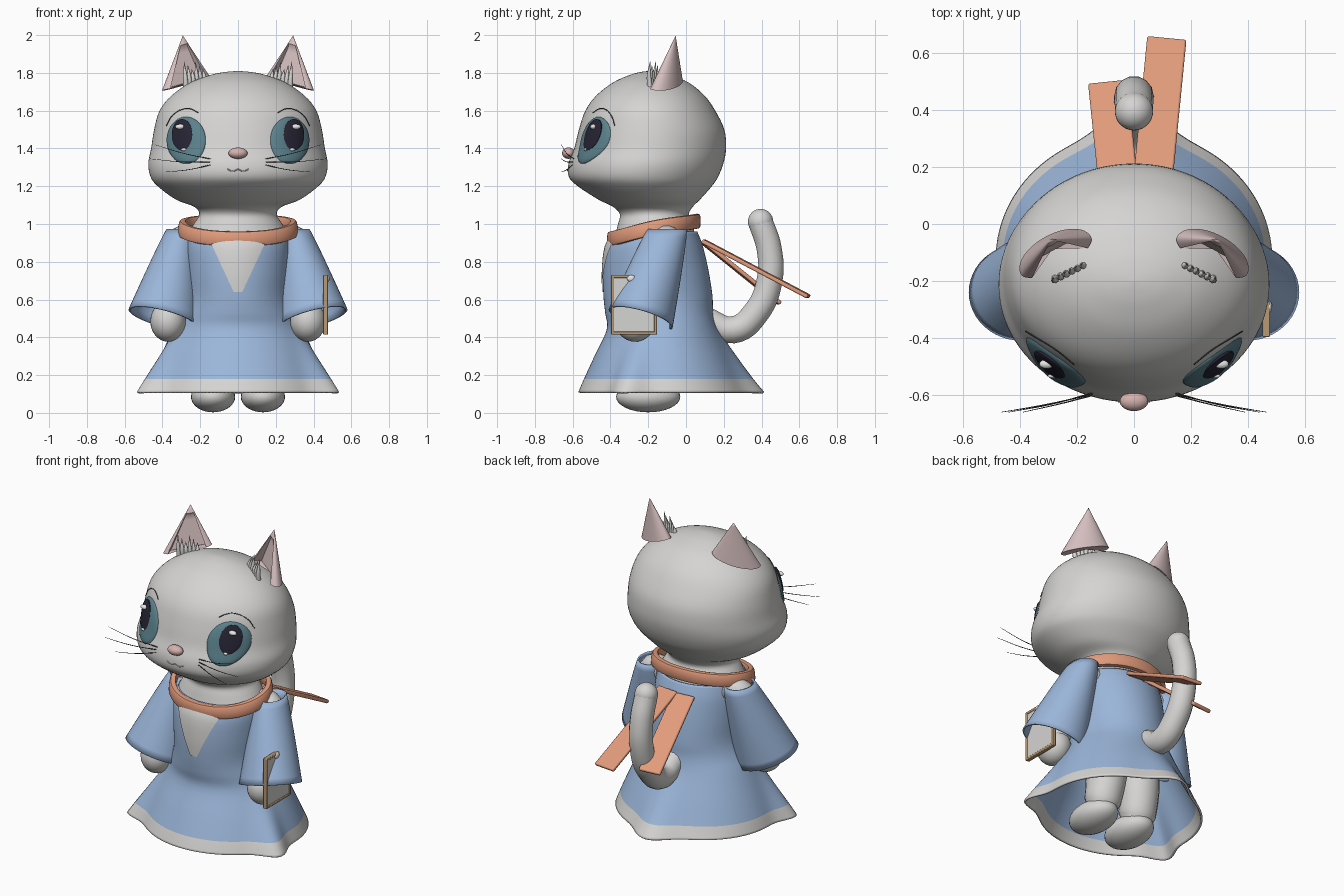
import bpy, bmesh, math
from mathutils import Vector, Matrix
from mathutils.bvhtree import BVHTree

if "Cube" in bpy.data.objects:
    bpy.data.objects.remove(bpy.data.objects["Cube"])

TAU = 2 * math.pi


def material(name, r, g, b):
    m = bpy.data.materials.new(name)
    m.diffuse_color = (r, g, b, 1)
    m.use_nodes = True
    m.node_tree.nodes["Principled BSDF"].inputs["Base Color"].default_value = m.diffuse_color
    return m


FUR = material("pale grey fur", .665, .66, .645)
BLUE = material("dress blue", .33, .47, .70)
ORANGE = material("scarf orange", .76, .33, .20)
PINK = material("ear pink", .67, .52, .52)
NOSE = material("nose pink", .66, .44, .42)
TEAL = material("eye teal", .105, .22, .26)
DARK = material("pupil dark", .02, .018, .035)
WHITE = material("highlight white", .85, .85, .85)
TAN = material("frame tan", .48, .32, .17)
WIRE = material("whisker grey", .06, .06, .06)


def finish(name, bm, mats, angle=40):
    bmesh.ops.remove_doubles(bm, verts=bm.verts, dist=1e-5)
    bmesh.ops.recalc_face_normals(bm, faces=bm.faces)
    me = bpy.data.meshes.new(name)
    bm.to_mesh(me)
    bm.free()
    for m in mats:
        me.materials.append(m)
    me.polygons.foreach_set("use_smooth", [True] * len(me.polygons))
    me.set_sharp_from_angle(angle=math.radians(angle))
    ob = bpy.data.objects.new(name, me)
    bpy.context.collection.objects.link(ob)
    return ob


def skin(name, rings, mats, cyclic=True, loop=False, angle=40):
    """Join successive rings of points with quads."""
    bm = bmesh.new()
    vs = [[bm.verts.new(p) for p in r] for r in rings]
    n = len(rings[0])
    for i in range(len(vs) if loop else len(vs) - 1):
        a, b = vs[i], vs[(i + 1) % len(vs)]
        for j in range(n if cyclic else n - 1):
            k = (j + 1) % n
            bm.faces.new((a[j], a[k], b[k], b[j]))
    return finish(name, bm, mats, angle)


def solidify(ob, t, offset=0):
    m = ob.modifiers.new("thickness", "SOLIDIFY")
    m.thickness, m.offset = t, offset


def smooth_rows(rows, steps):
    """Catmull-Rom interpolation through table rows."""
    out = []
    for i in range(len(rows) - 1):
        p = [rows[max(0, min(len(rows) - 1, i + k))] for k in (-1, 0, 1, 2)]
        for s in range(steps):
            t = s / steps
            out.append([.5 * (2 * b + (c - a) * t + (2 * a - 5 * b + 4 * c - d) * t * t
                              + (3 * b - a - 3 * c + d) * t ** 3) for a, b, c, d in zip(*p)])
    return out + [list(rows[-1])]


def body(name, rows, mats, steps=4, seg=80, fold=lambda a, z: 1):
    """Stack of ellipses: rows hold height, half width, front y, back y."""
    rings = []
    for z, w, f, b in smooth_rows(rows, steps):
        rings.append([Vector((w * math.cos(a) * fold(a, z),
                              (f + b) / 2 + (b - f) / 2 * math.sin(a) * fold(a, z), z))
                      for a in (TAU * j / seg for j in range(seg))])
    return skin(name, rings, mats)


def surface(ob):
    bm = bmesh.new()
    bm.from_mesh(ob.data)
    tree = BVHTree.FromBMesh(bm)
    bm.free()

    def at(x, z, lift):
        hit, nor, _, _ = tree.ray_cast(Vector((x, -2, z)), Vector((0, 1, 0)))
        if nor.y > 0:
            nor = -nor
        return hit + nor * lift
    return at


def ball(name, c, r, mat):
    bm = bmesh.new()
    bmesh.ops.create_uvsphere(bm, u_segments=32, v_segments=16, radius=1,
                              matrix=Matrix.Translation(c) @ Matrix.Diagonal((*r, 1)))
    return finish(name, bm, [mat])


def tube(name, pts, mat, res=5):
    """Bezier tube through (x, y, z, radius) points."""
    cu = bpy.data.curves.new(name, "CURVE")
    cu.dimensions, cu.bevel_depth, cu.bevel_resolution = "3D", 1, res
    cu.use_fill_caps, cu.resolution_u = True, 6
    sp = cu.splines.new("BEZIER")
    sp.bezier_points.add(len(pts) - 1)
    for bp, p in zip(sp.bezier_points, pts):
        bp.co, bp.radius = p[:3], p[3]
        bp.handle_left_type = bp.handle_right_type = "AUTO"
    cu.materials.append(mat)
    ob = bpy.data.objects.new(name, cu)
    bpy.context.collection.objects.link(ob)


def box(name, mtx, dims, mat, bevel=.004):
    bm = bmesh.new()
    bmesh.ops.create_cube(bm, size=1, matrix=mtx @ Matrix.Diagonal((*dims, 1)))
    ob = finish(name, bm, [mat])
    m = ob.modifiers.new("soft edges", "BEVEL")
    m.width, m.segments = bevel, 2


# head and neck
head = body("head", [
    (.92, .28, -.38, .05), (1.0, .235, -.36, .035), (1.05, .205, -.35, .015),
    (1.09, .23, -.385, .035), (1.13, .33, -.465, .075), (1.2, .425, -.573, .137),
    (1.25, .463, -.62, .17), (1.32, .475, -.622, .198), (1.4, .46, -.592, .212),
    (1.5, .444, -.567, .203), (1.6, .415, -.533, .155), (1.68, .352, -.475, .098),
    (1.75, .25, -.385, .012), (1.79, .142, -.295, -.085), (1.805, .065, -.238, -.15),
    (1.81, 0, -.2, -.2)], [FUR])
on_head = surface(head)


# dress with flared, folded skirt and pale hem
def folds(a, z):
    k = max(0, (.46 - z) / .35)
    deg = math.degrees(a)
    bump = lambda c, w: math.exp(-(abs((deg - c + 180) % 360 - 180) / w) ** 2)
    return 1 + k * (.2 * bump(90, 14) + .2 * (bump(-24, 11) + bump(204, 11)))


dress = body("dress", [
    (.11, .485, -.57, .325), (.18, .46, -.54, .29), (.3, .41, -.485, .235),
    (.44, .345, -.42, .17), (.53, .30, -.428, .145), (.62, .275, -.437, .14),
    (.75, .275, -.44, .12), (.88, .275, -.425, .09), (.96, .26, -.38, .06)],
    [BLUE, FUR], seg=144, fold=folds)
for p in dress.data.polygons:
    p.material_index = int(p.center.z < .18)
on_dress = surface(dress)
solidify(dress, .012, -1)

# pale chest panel
rings = []
for i in range(15):
    z = .64 + .02 * i
    h = .022 + .11 * (z - .64) / .24
    rings.append([on_dress(h * (j / 8 - 1), z, .006) for j in range(17)])
skin("chest_panel", rings, [FUR], cyclic=False)

# scarf collar, higher at the back and sides
rings = []
for i in range(72):
    a = TAU * i / 72
    ring = []
    for j in range(12):
        b = TAU * j / 12
        dr = .02 * math.copysign(abs(math.cos(b)) ** .6, math.cos(b))
        dz = .04 * math.copysign(abs(math.sin(b)) ** .6, math.sin(b))
        ring.append(((.298 + dr - dz * .15) * math.cos(a), -.17 + (.228 + dr) * math.sin(a),
                     .968 + .047 * math.sin(a) + .012 * math.cos(a) ** 4 + dz))
    rings.append(ring)
skin("scarf_collar", rings, [ORANGE], loop=True)

# scarf ends sticking out behind
for name, a, b in (("scarf_end_long", (.06, .09, .91), (.115, .65, .615)),
                   ("scarf_end_short", (-.05, .09, .905), (-.092, .495, .58))):
    a, b = Vector(a), Vector(b)
    y = (b - a).normalized()
    x = y.cross(Vector((0, 0, 1))).normalized()
    m = Matrix((x, y, x.cross(y))).transposed().to_4x4()
    box(name, Matrix.Translation((a + b) / 2) @ m, (.138, (b - a).length, .022), ORANGE, .007)

# tail
tube("tail", [(0, .10, .50, .065), (0, .25, .44, .074), (0, .37, .53, .072), (0, .442, .70, .07),
              (0, .44, .87, .068), (0, .395, 1.01, .067)], FUR)
ball("tail_tip", (0, .395, 1.012), (.067, .067, .068), FUR)

# nose
ball("nose", (0, -.622, 1.375), (.05, .034, .03), NOSE)


def eye_patch(name, cx, cz, rx, rz, base, lift, mat):
    rings = []
    for r in (0, .2, .4, .6, .75, .88, .96, 1, 1.001):
        h = base + lift * math.sqrt(max(0, 1 - r * r)) if r <= 1 else -.004
        rings.append([on_head(cx + rx * r * math.cos(TAU * j / 40),
                              cz + rz * r * math.sin(TAU * j / 40), h) for j in range(40)])
    skin(name, rings, [mat])


for s, side in ((1, "left"), (-1, "right")):
    # eyes, highlights, lashes
    eye_patch(side + "_eye", .274 * s, 1.443, .103, .124, .001, .02, TEAL)
    eye_patch(side + "_pupil", .286 * s, 1.467, .052, .084, .019, .008, DARK)
    ball(side + "_eye_glint", on_head(.29 * s, 1.508, .027), (.026, .016, .014), WHITE)
    ball(side + "_eye_small_glint", on_head(.275 * s, 1.388, .02), (.016, .008, .008), WHITE)
    tube(side + "_lash", [(*on_head(x * s, z, .002), .0025) for x, z in
                          ((.21, 1.588), (.245, 1.607), (.28, 1.61), (.345, 1.575), (.378, 1.52))],
         WIRE, 2)
    # mouth and whiskers
    tube(side + "_mouth_line", [(*on_head(x * s, z, .001), .003) for x, z in
                                ((0, 1.29), (.028, 1.28), (.055, 1.29))], PINK, 2)
    for i, (z0, x1, z1) in enumerate(((1.345, .44, 1.42), (1.33, .465, 1.345), (1.315, .39, 1.275))):
        p = on_head(.14 * s, z0, -.005)
        tube(f"{side}_whisker_{i}", [(*p, .0025), ((.07 + x1 / 2) * s, -.632, (z0 + z1) / 2 - .008, .002),
                                     (x1 * s, -.66, z1, .001)], WIRE, 1)

    # ear: rounded back, rim and recessed front
    c, tip = Vector((.274 * s, -.11, 0)), Vector((.292 * s, -.055, 1.998))
    d, n = Vector((.88 * s, -.47, 0)), Vector((.47 * s, .88, 0))
    rings = []
    for i in range(13):
        k = (1 - i / 12) ** .94
        ring = []
        for j in range(48):
            t = TAU * j / 48
            cu, su = math.cos(t), math.sin(t)
            depth = .075 * su if su > 0 else .05 * su
            if su < 0 and abs(cu) < .78 and i < 10:
                depth = .02
            b = c + d * .14 * cu + n * depth
            b.z = 1.745 - .035 * cu - .018 * max(0, su)
            ring.append(tip + (b - tip) * k)
        rings.append(ring)
    rings.insert(0, [sum(rings[0], Vector()) / 48] * 48)
    skin(side + "_ear", rings, [PINK], angle=35)
    # ear fur tufts
    for i in range(6):
        x, y = .175 + .02 * i, -.14 - .01 * i
        tube(f"{side}_ear_tuft_{i}", [(x * s, y, 1.715, .015), ((x + .004) * s, y - .006, 1.78, .012),
                                      ((x + .01) * s, y, 1.82 + .02 * (i % 3), .001)], FUR, 2)

    # bell sleeve
    rings = []
    for i in range(13):
        v = i / 12
        ctr = Vector((.30 * s, -.10, .97)).lerp(Vector((.395 * s, -.24, .50)), v)
        rx, ry = .075 + .105 * v ** .9, .10 + .065 * v ** .8
        rings.append([ctr + Vector((s * rx * math.cos(a), ry * math.sin(a),
                                    v * .045 * (math.cos(a) - math.sin(a))))
                      for a in (TAU * j / 48 for j in range(48))])
    solidify(skin(side + "_sleeve", rings, [BLUE]), .01)

    # arm and paw
    tube(side + "_arm", [(.22 * s, -.10, .92, .07), (.30 * s, -.11, .915, .074),
                         (.35 * s, -.19, .72, .075), (.37 * s, -.265, .50, .08)], FUR)
    ball(side + "_paw", (.37 * s, -.27, .485), (.094, .105, .108), FUR)

    # leg flowing into the foot
    tube(side + "_leg", [(.13 * s, -.16, .075, .07), (.128 * s, -.125, .16, .108),
                         (.12 * s, -.10, .32, .12), (.11 * s, -.10, .5, .12)], FUR)
    ball(side + "_foot", (.132 * s, -.2, .085), (.117, .17, .082), FUR)

# framed card held at one arm
T = Matrix.Translation
box("card", T((.465, -.275, .572)), (.016, .22, .295), FUR, .002)
for i, y in enumerate((-.388, -.162)):
    box(f"card_frame_side_{i}", T((.464, y, .572)), (.026, .016, .316), TAN)
for i, z in enumerate((.422, .722)):
    box(f"card_frame_edge_{i}", T((.464, -.275, z)), (.026, .226, .016), TAN)
ball("card_clasp", (.474, -.29, .712), (.01, .022, .018), WHITE)
